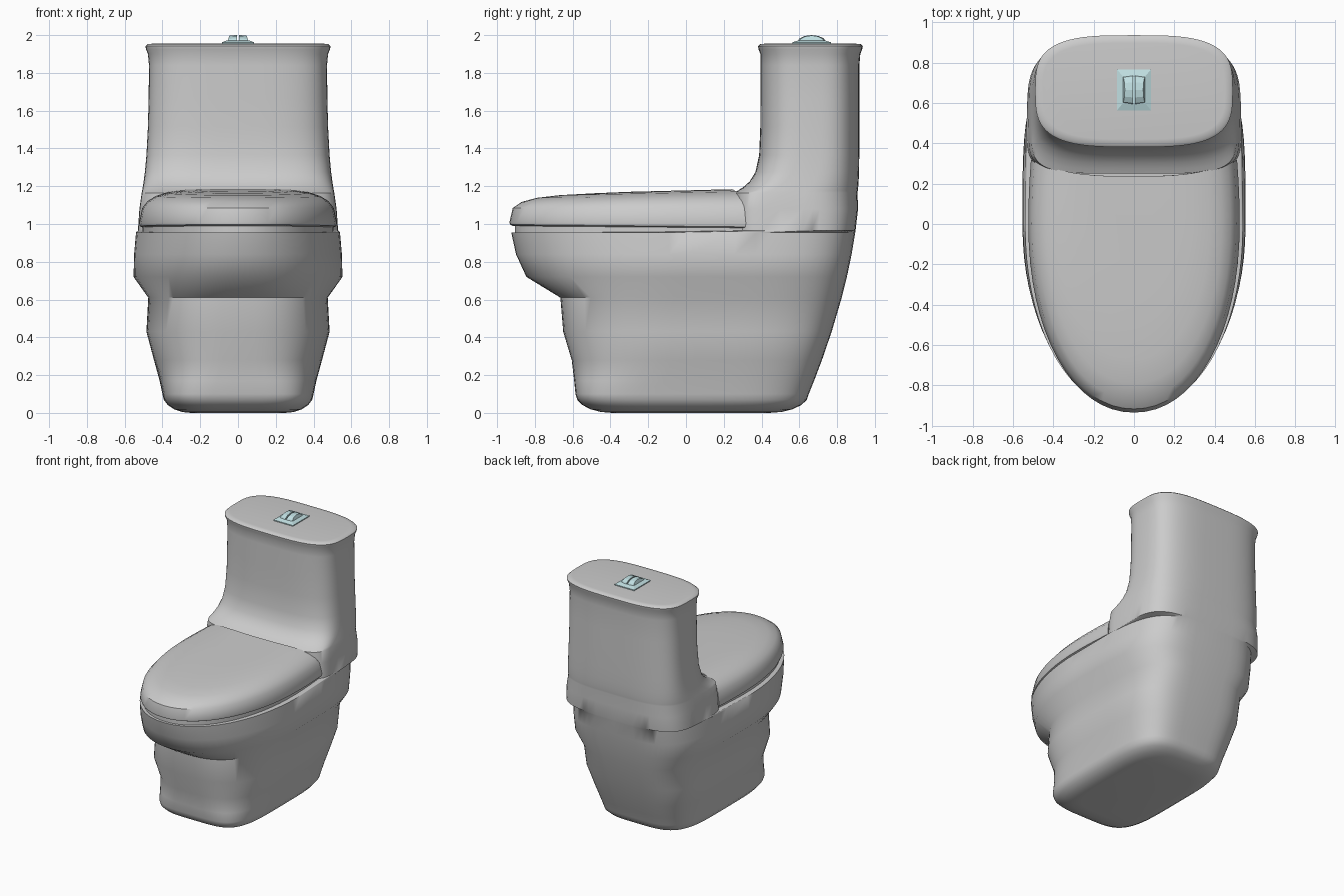
import bpy, bmesh, math

if "Cube" in bpy.data.objects:
    bpy.data.objects.remove(bpy.data.objects["Cube"])

SEG = 72


def finish(name, bm, angle, mat):
    bmesh.ops.recalc_face_normals(bm, faces=bm.faces)
    me = bpy.data.meshes.new(name)
    bm.to_mesh(me)
    bm.free()
    ob = bpy.data.objects.new(name, me)
    bpy.context.collection.objects.link(ob)
    if mat:
        me.materials.append(mat)
    if angle:
        bpy.ops.object.select_all(action='DESELECT')
        ob.select_set(True)
        bpy.context.view_layer.objects.active = ob
        bpy.ops.object.shade_smooth_by_angle(angle=math.radians(angle))
    return ob


def loft(name, rings, angle=40, mat=None):
    """Skin a stack of closed rings and cap both ends."""
    bm = bmesh.new()
    rows = [[bm.verts.new(p) for p in r] for r in rings]
    n = len(rows[0])
    for a, b in zip(rows, rows[1:]):
        for i in range(n):
            j = (i + 1) % n
            bm.faces.new((a[i], a[j], b[j], b[i]))
    bm.faces.new(rows[0][::-1])
    bm.faces.new(rows[-1])
    return finish(name, bm, angle, mat)


def spow(v, e):
    return math.copysign(abs(v) ** e, v) if abs(v) > 1e-9 else 0.0


def section(z, hw, yf, yb, yc, nf, nb):
    """Rounded section with its own squareness at front and back."""
    pts = []
    for i in range(SEG):
        t = 2 * math.pi * i / SEG
        c, s = math.cos(t), math.sin(t)
        n, d = (nb, yb - yc) if s > 0 else (nf, yc - yf)
        pts.append((hw * spow(c, 2 / n), yc + d * spow(s, 2 / n), z))
    return pts


def back(z):
    """Rear wall, sloping in towards the floor."""
    return .917 - .267 * (max(0, 1.2 - z) / 1.1) ** 1.7


# Body: rounded floor edge
rings = []
for k in range(5):
    a = math.pi / 2 * k / 5
    inset = .15 * (1 - math.sin(a))
    rings.append(section(.1 * (1 - math.cos(a)), .40 - inset, -.585 + 1.3 * inset,
                         .65 - 1.4 * inset, .05, 4.4, 4))

# Body: pedestal and bowl (z, half width, front, front squareness)
for z, hw, yf, nf in [(.10, .40, -.585, 4.4), (.17, .415, -.592, 3.6), (.28, .445, -.605, 2.9),
                      (.43, .485, -.65, 2.9), (.61, .475, -.665, 2.7), (.72, .553, -.845, 2.15),
                      (.84, .55, -.90, 2.1), (.955, .54, -.925, 2.1)]:
    rings.append(section(z, hw, yf, back(z), .05 if z < .7 else 0, nf, 4))

# Body: step back to the deck behind the lid
for z, hw in [(.965, .53), (1.08, .522)]:
    rings.append(section(z, hw, .25, back(z), .5, 5, 4))

# Body: deck curving up into the tank
for f in [0, .012, .03, .06, .11, .2, .35, .5, .675]:
    e = math.exp(-f / .065)
    rings.append(section(1.165 + f, .47 + .04 * math.exp(-f / .2), .394 - .144 * e,
                         .918 - .01 * e, .66 - .14 * e, 3.3 + 1.7 * e, 3.3 + .5 * e))

# Body: flared tank rim and flat top
for z, g in [(1.90, .006), (1.925, .016), (1.942, .019), (1.952, .008), (1.955, -.02)]:
    rings.append(section(z, .471 + g, .40 - g, .917 + g, .66, 3.3, 3.3))
loft("toilet_body", rings, 42)


def lid_ring(z, hw, yf, tilt, inset=0.0):
    """Round front, straight sides, rear edge sweeping back at the corners."""
    def rear(x):
        return .237 - inset + .075 * (abs(x) / .5) ** 3
    half = []
    for i in range(17):
        t = math.pi / 2 * i / 16
        half.append((hw * spow(math.sin(t), 2 / 2.1), yf * spow(math.cos(t), 2 / 2.1)))
    hr = hw * .975
    for i in range(1, 6):
        f = i / 6
        half.append((hw + (hr - hw) * f * f, rear(hr) * f))
    for i in range(11):
        x = hr * (1 - i / 10)
        half.append((x, rear(x)))
    full = half + [(-x, y) for x, y in half[-2:0:-1]]
    return [(x, y, z + tilt * y) for x, y in full]


# Closed lid, with the slightly smaller seat filling the gap below it
lid = [(.982, .505, -.915, -.008), (.988, .52, -.932, -.01), (1.005, .524, -.935, -.004),
       (1.085, .507, -.917, 0), (1.122, .478, -.87, .006), (1.148, .435, -.79, .012),
       (1.166, .375, -.67, .02), (1.175, .29, -.48, .025), (1.178, .2, -.3, .025)]
loft("lid", [lid_ring(*r) for r in lid])
loft("seat", [lid_ring(z, .505, -.905, 0, .01) for z in (.945, .995)])

# Dual flush button in pale teal
teal = bpy.data.materials.new("pale_teal")
teal.diffuse_color = (.53, .74, .76, 1)
teal.use_nodes = True
teal.node_tree.nodes["Principled BSDF"].inputs["Base Color"].default_value = teal.diffuse_color
CY = .665


def rect(z, hx, hy):
    return [(sx * hx, CY + sy * hy, z) for sx, sy in ((-1, -1), (1, -1), (1, 1), (-1, 1))]


loft("button_plate", [rect(1.95, .085, .102), rect(1.962, .085, .102),
                      rect(1.972, .058, .07)], 0, teal)

# Two arched keys, mirrored left and right
arch = [(.075 * math.cos(math.pi * k / 6), 1.962 + .036 * math.sin(math.pi * k / 6))
        for k in range(7)]
for side, label in ((-1, "left"), (1, "right")):
    inner = [(side * .005, CY + y, z + .002) for y, z in arch]
    outer = [(side * (.058 - .35 * (z - 1.962)), CY + y * .9, z) for y, z in arch]
    loft("flush_button_" + label, [inner, outer], 0, teal)
